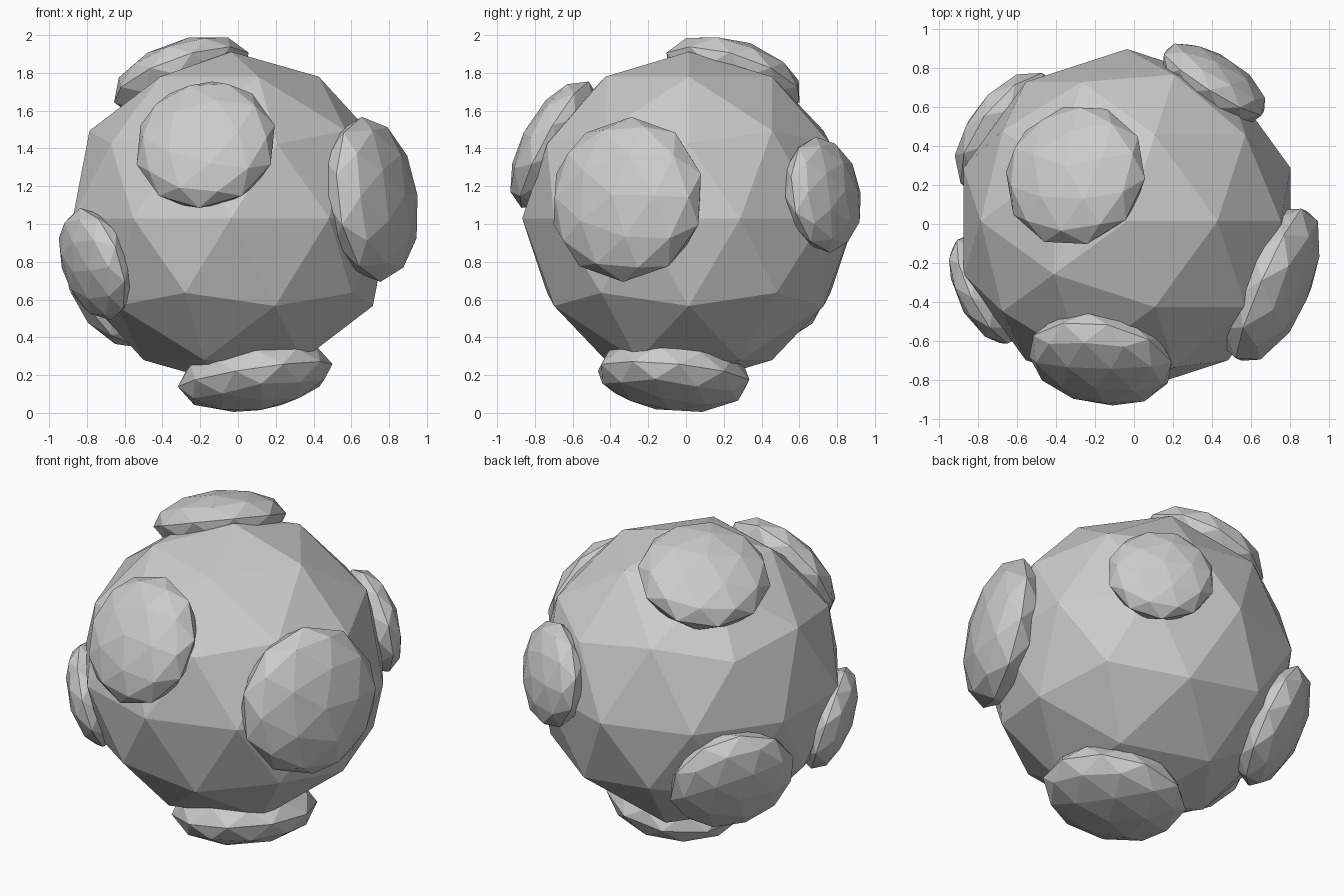
import bpy
from mathutils import Vector

if "Cube" in bpy.data.objects:
    bpy.data.objects.remove(bpy.data.objects["Cube"])

CENTRE = Vector((-0.036, 0.015, 1.03))


def ico(name, loc, scale, rot=None):
    bpy.ops.mesh.primitive_ico_sphere_add(subdivisions=2, radius=1, location=loc)
    ob = bpy.context.object
    ob.name = name
    ob.scale = scale
    if rot is not None:
        ob.rotation_euler = rot.to_euler()
    return ob


def bump(name, direction, dist, radius):
    # flattened ball lying on the body, pole pointing outwards
    n = Vector(direction).normalized()
    ico(name, CENTRE + n * dist, (radius, radius, radius * 0.45),
        n.to_track_quat('Z', 'Y'))


# main faceted body
ico("body", CENTRE, (0.882, 0.882, 0.882))

# flattened lumps over the surface
bump("front_lump", (-0.165, -0.864, 0.475), 0.82, 0.38)
bump("right_lump", (0.908, -0.40, 0.123), 0.815, 0.44)
bump("left_lump", (-0.86, -0.42, -0.29), 0.835, 0.31)
bump("top_lump", (-0.32, 0.284, 0.904), 0.825, 0.38)
bump("back_right_lump", (0.526, 0.837, 0.147), 0.848, 0.31)
bump("bottom_lump", (0.15, -0.095, -0.983), 0.845, 0.415)
bump("back_left_lump", (-0.73, 0.54, -0.42), 0.83, 0.37)
